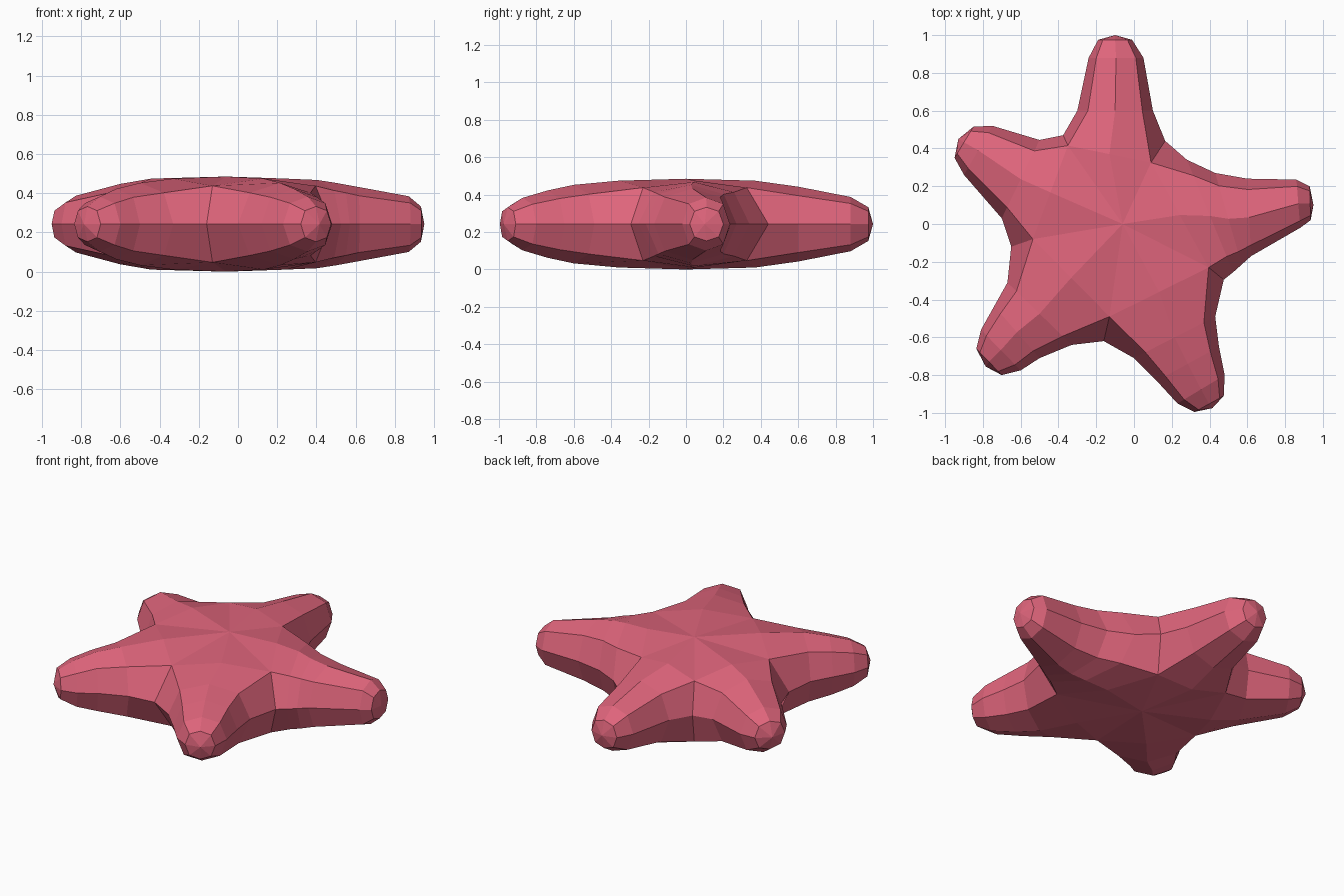
import bpy, bmesh
from mathutils import Vector

if "Cube" in bpy.data.objects:
    bpy.data.objects.remove(bpy.data.objects["Cube"])

MID = 0.2425   # height of the widest outline

# Notches between arms: outline point, and the upper crease point (x, y)
NOTCH = [(.165, .44), (-.375, .47), (-.65, -.12), (-.16, -.62), (.475, -.295)]
CREASE = [(.09, .325), (-.35, .415), (-.535, -.08), (-.13, -.49), (.395, -.23)]

# Arms, counterclockwise from the back: rings (side point, other side point, half height), then tip
ARMS = [
    ([((.10, .60), (-.30, .60), .20), ((.05, .88), (-.24, .88), .145),
      ((-.01, .975), (-.19, .975), .09)], (-.10, 1.0)),
    ([((-.50, .445), (-.70, .03), .205), ((-.75, .52), (-.90, .26), .145),
      ((-.85, .515), (-.95, .35), .09)], (-.93, .45)),
    ([((-.67, -.31), (-.33, -.64), .21), ((-.74, -.435), (-.50, -.71), .18),
      ((-.81, -.56), (-.60, -.775), .14), ((-.835, -.66), (-.70, -.80), .09)], (-.785, -.755)),
    ([((0, -.71), (.43, -.49), .21), ((.12, -.83), (.45, -.65), .18),
      ((.23, -.95), (.48, -.80), .14), ((.32, -.995), (.475, -.91), .09)], (.415, -.975)),
    ([((.525, -.255), (.28, .34), .225), ((.57, -.215), (.43, .27), .21),
      ((.62, -.17), (.60, .24), .19), ((.88, -.02), (.86, .235), .142),
      ((.935, .02), (.93, .20), .09)], (.95, .10)),
]

bm = bmesh.new()


def vert(p, h=0.0):
    return bm.verts.new((p[0], p[1], MID + h))


def ring(a, b, h):
    """Eight-sided cross-section: side a, over the top, side b, under the bottom."""
    a, b = Vector(a), Vector(b)
    m, d = (a + b) / 2, (b - a) * 0.36
    return [vert(a), vert(m - d, .76 * h), vert(m, h), vert(m + d, .76 * h),
            vert(b), vert(m + d, -.76 * h), vert(m, -h), vert(m - d, -.76 * h)]


# Shared body vertices
side = [vert(p) for p in NOTCH]
upper = [vert(p, .195) for p in CREASE]
lower = [vert(p, -.195) for p in CREASE]
top, bottom = vert((-.06, 0), .2425), vert((-.06, 0), -.2425)

for i, (rings, tip) in enumerate(ARMS):
    j = (i + 1) % 5
    base = (Vector(CREASE[i]) + Vector(CREASE[j])) / 2
    ridge, keel = vert(base, .232), vert(base, -.232)
    prev = [side[i], upper[i], ridge, upper[j], side[j], lower[j], keel, lower[i]]
    # Wedge of the central disc, above and below
    for centre, l, m, r in ((top, upper[i], ridge, upper[j]), (bottom, lower[j], keel, lower[i])):
        bm.faces.new((centre, l, m))
        bm.faces.new((centre, m, r))
    # Arm walls
    for a, b, h in rings:
        cur = ring(a, b, h)
        for k in range(8):
            n = (k + 1) % 8
            bm.faces.new((prev[k], prev[n], cur[n], cur[k]))
        prev = cur
    # Blunt tip
    end = vert(tip)
    for k in range(8):
        bm.faces.new((prev[k], prev[(k + 1) % 8], end))

bmesh.ops.recalc_face_normals(bm, faces=bm.faces)
mesh = bpy.data.meshes.new("starfish_body")
bm.to_mesh(mesh)
bm.free()
obj = bpy.data.objects.new("starfish_body", mesh)
bpy.context.collection.objects.link(obj)

mat = bpy.data.materials.new("coral_pink")
mat.diffuse_color = (0.74, 0.13, 0.2, 1)
mat.use_nodes = True
mat.node_tree.nodes["Principled BSDF"].inputs["Base Color"].default_value = mat.diffuse_color
mesh.materials.append(mat)
